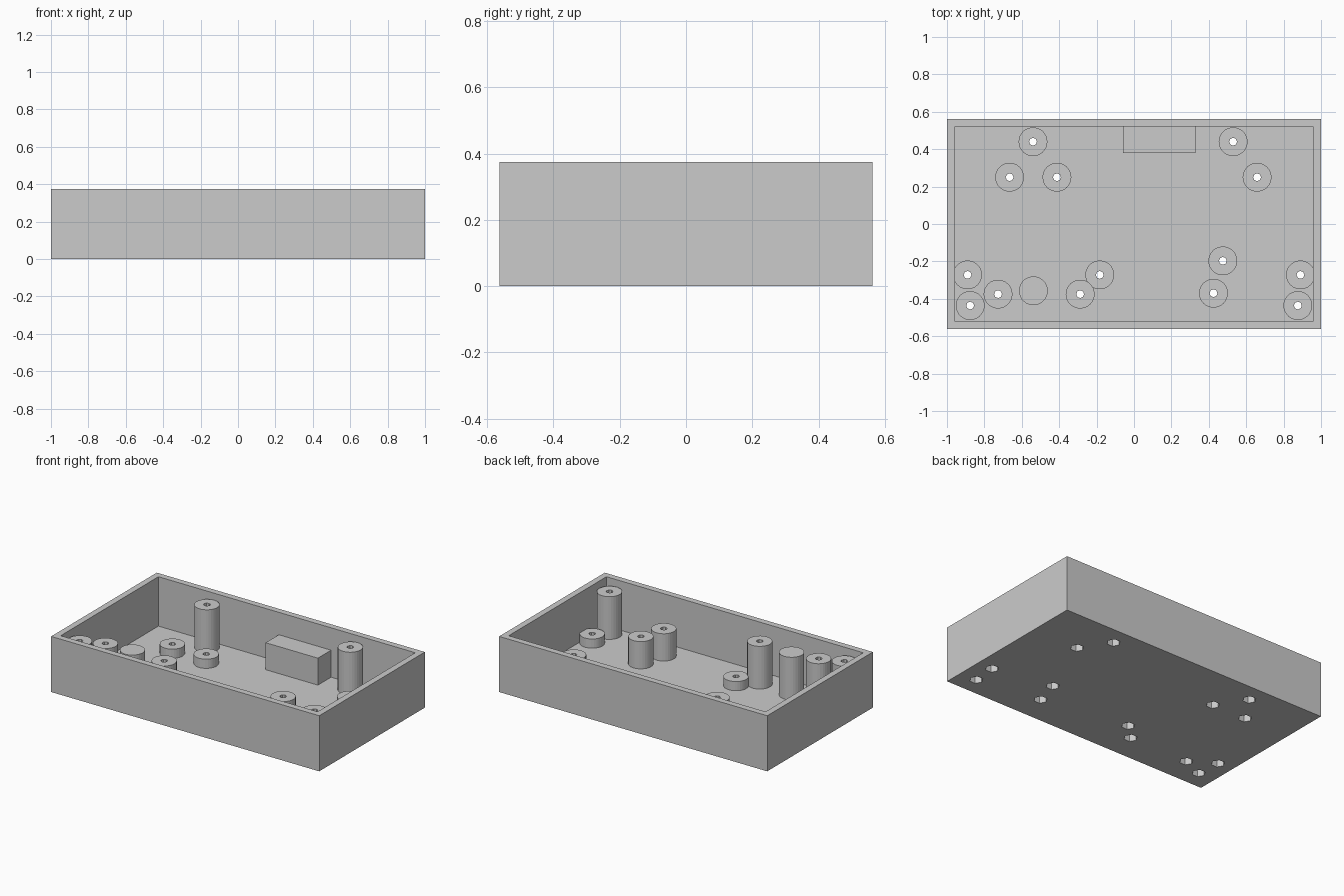
import bpy, bmesh
from mathutils import Matrix

if "Cube" in bpy.data.objects:
    bpy.data.objects.remove(bpy.data.objects["Cube"], do_unlink=True)

LENGTH, DEPTH, HEIGHT = 2.0, 1.125, 0.375
WALL = 0.042
POST_R, SHAFT_R, NUT_R, NUT_DEPTH = 0.077, 0.021, 0.042, 0.06
LOW, MID, TALL = 0.104, 0.226, 0.33

grey = bpy.data.materials.new("plain grey")
grey.use_nodes = True
grey.diffuse_color = (0.6, 0.6, 0.6, 1)
grey.node_tree.nodes["Principled BSDF"].inputs["Base Color"].default_value = (0.6, 0.6, 0.6, 1)


def finish(name, bm):
    mesh = bpy.data.meshes.new(name)
    bm.to_mesh(mesh)
    bm.free()
    mesh.materials.append(grey)
    obj = bpy.data.objects.new(name, mesh)
    bpy.context.collection.objects.link(obj)
    return obj


def add_box(bm, x0, x1, y0, y1, z0, z1):
    centre = Matrix.Translation(((x0 + x1) / 2, (y0 + y1) / 2, (z0 + z1) / 2))
    size = Matrix.Diagonal((x1 - x0, y1 - y0, z1 - z0, 1))
    return bmesh.ops.create_cube(bm, size=1, matrix=centre @ size)["verts"]


def add_prism(bm, x, y, radius, sides, z0, z1):
    # First corner points along +x
    turn = Matrix.Rotation(-1.5707963, 4, 'Z')
    place = Matrix.Translation((x, y, (z0 + z1) / 2))
    bmesh.ops.create_cone(bm, cap_ends=True, segments=sides, radius1=radius,
                          radius2=radius, depth=z1 - z0, matrix=place @ turn)


def cut(obj, cutters):
    # Carve the cutters out and bake the result
    for cutter in cutters:
        mod = obj.modifiers.new("cut", 'BOOLEAN')
        mod.operation, mod.solver, mod.object = 'DIFFERENCE', 'EXACT', cutter
    bpy.context.view_layer.update()
    graph = bpy.context.evaluated_depsgraph_get()
    baked = bpy.data.meshes.new_from_object(obj.evaluated_get(graph))
    obj.modifiers.clear()
    obj.data = baked


# Standoff positions: x, y, top height, drilled
posts = [
    (-0.54, 0.44, TALL, True), (0.53, 0.44, TALL, True),
    (-0.665, 0.25, LOW, True), (-0.412, 0.25, LOW, True), (0.658, 0.25, LOW, True),
    (0.475, -0.197, MID, True), (0.425, -0.37, MID, True),
    (-0.183, -0.272, LOW, True), (-0.288, -0.375, TALL, True),
    (-0.538, -0.357, TALL, False), (-0.727, -0.375, TALL, True),
]
for side in (-1, 1):
    posts += [(side * 0.89, -0.272, LOW, True), (side * 0.876, -0.436, TALL, True)]

# Screw shafts and nut recesses used as cutters
shaft_bm, nut_bm = bmesh.new(), bmesh.new()
for x, y, top, drilled in posts:
    if drilled:
        add_prism(shaft_bm, x, y, SHAFT_R, 8, -0.1, HEIGHT + 0.1)
        add_prism(nut_bm, x, y, NUT_R, 6, -0.1, NUT_DEPTH)
cutters = [finish("shaft_cutter", shaft_bm), finish("nut_cutter", nut_bm)]
for cutter in cutters:
    cutter.hide_render = True

# Open tray: box whose top is inset and pushed down to the floor
bm = bmesh.new()
add_box(bm, -LENGTH / 2, LENGTH / 2, -DEPTH / 2, DEPTH / 2, 0, HEIGHT)
bm.normal_update()
top_face = max(bm.faces, key=lambda f: f.calc_center_median().z)
bmesh.ops.inset_region(bm, faces=[top_face], thickness=WALL, use_even_offset=True)
inner = bmesh.ops.extrude_discrete_faces(bm, faces=[top_face])["faces"][0]
bmesh.ops.translate(bm, verts=inner.verts, vec=(0, 0, WALL - HEIGHT))
bmesh.ops.recalc_face_normals(bm, faces=bm.faces)
cut(finish("tray", bm), cutters)

# Standoff posts, rooted slightly into the floor
for i, (x, y, top, drilled) in enumerate(posts):
    bm = bmesh.new()
    add_prism(bm, x, y, POST_R, 30, WALL - 0.01, top)
    post = finish(f"post_{i + 1}", bm)
    if drilled:
        cut(post, cutters)

# Solid block against the back wall
bm = bmesh.new()
add_box(bm, -0.06, 0.33, 0.38, DEPTH / 2 - WALL + 0.01, WALL - 0.01, 0.224)
finish("back_block", bm)

for cutter in cutters:
    bpy.data.objects.remove(cutter, do_unlink=True)
